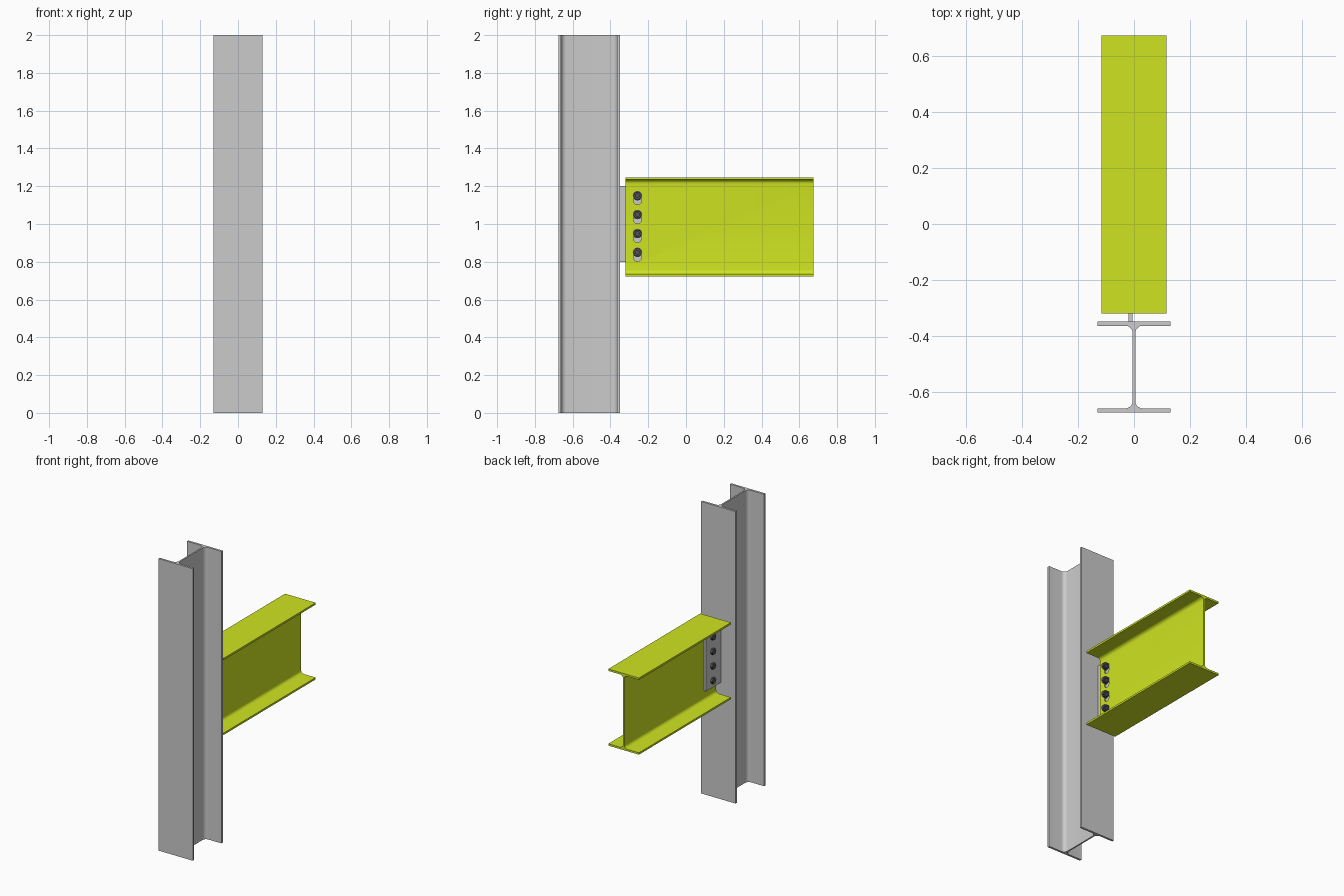
import bpy, bmesh
from math import sin, cos, pi, radians

if "Cube" in bpy.data.objects:
    bpy.data.objects.remove(bpy.data.objects["Cube"])

AXES = {'x': lambda u, v, l: (l, u, v),
        'y': lambda u, v, l: (u, l, v),
        'z': lambda u, v, l: (u, v, l)}


def material(name, rgb):
    m = bpy.data.materials.new(name)
    m.diffuse_color = (*rgb, 1)
    m.use_nodes = True
    m.node_tree.nodes["Principled BSDF"].inputs["Base Color"].default_value = m.diffuse_color
    return m


def build(name, solids, axis, mat=None):
    """One object from a list of prisms (outline, low, high) along an axis."""
    bm = bmesh.new()
    for pts, lo, hi in solids:
        a, b = ([bm.verts.new(AXES[axis](u, v, l)) for u, v in pts] for l in (lo, hi))
        bm.faces.new(a)
        bm.faces.new(b)
        for i in range(len(pts)):
            j = (i + 1) % len(pts)
            bm.faces.new((a[i], a[j], b[j], b[i]))
    bmesh.ops.recalc_face_normals(bm, faces=bm.faces)
    me = bpy.data.meshes.new(name)
    bm.to_mesh(me)
    bm.free()
    ob = bpy.data.objects.new(name, me)
    bpy.context.collection.objects.link(ob)
    if mat:
        me.materials.append(mat)
    return ob


def smooth(ob):
    bpy.ops.object.select_all(action='DESELECT')
    ob.select_set(True)
    bpy.context.view_layer.objects.active = ob
    bpy.ops.object.shade_smooth_by_angle(angle=radians(30))


def i_section(width, depth, web, flange, r, cu=0, cv=0):
    """Rolled I outline with root fillets, mirrored from one quarter."""
    b, h, w = width / 2, depth / 2, web / 2
    q = [(b, h), (b, h - flange)]
    for k in range(7):
        t = pi / 2 + k * pi / 12
        q.append((w + r + r * cos(t), h - flange - r + r * sin(t)))
    right = q + [(u, -v) for u, v in reversed(q)]
    full = right + [(-u, v) for u, v in reversed(right)]
    return [(cu + u, cv + v) for u, v in full]


def ring(cu, cv, r, n, turn=0):
    return [(cu + r * cos(turn + 2 * pi * k / n), cv + r * sin(turn + 2 * pi * k / n))
            for k in range(n)]


def slot(cu, top, bottom, r, n=12):
    """Vertical slot outline between two arc centres."""
    arc = [(r * cos(pi * k / n), r * sin(pi * k / n)) for k in range(n + 1)]
    return [(cu + u, top + v) for u, v in arc] + [(cu - u, bottom - v) for u, v in arc]


lime = material("lime_paint", (0.62, 0.78, 0.015))
dark = material("dark_steel", (0.09, 0.09, 0.10))
BOLT_Y = -0.257
BOLT_Z = [0.85 + 0.1 * i for i in range(4)]

# Column
smooth(build("column", [(i_section(0.26, 0.325, 0.01, 0.0145, 0.026, 0, -0.5125), 0, 2)], 'z'))

# Beam with slotted holes through the web
beam = build("beam", [(i_section(0.232, 0.525, 0.01, 0.013, 0.022, 0, 0.985), -0.32, 0.675)],
             'y', lime)
cutter = build("slot_cutter", [(slot(BOLT_Y, z, z - 0.027, 0.021), -0.03, 0.03)
                               for z in BOLT_Z], 'x')
cutter.hide_render = True
mod = beam.modifiers.new("slots", 'BOOLEAN')
mod.operation, mod.solver, mod.object = 'DIFFERENCE', 'EXACT', cutter
bpy.context.view_layer.objects.active = beam
bpy.ops.object.modifier_apply(modifier=mod.name)
bpy.data.objects.remove(cutter)
smooth(beam)

# Connection plate on the left of the web
build("fin_plate", [([(-0.35, 0.8), (-0.19, 0.8), (-0.19, 1.2), (-0.35, 1.2)], -0.0195, -0.005)], 'x')

# Bolts: head, shank, washer and nut
for i, z in enumerate(BOLT_Z):
    smooth(build(f"bolt_{i + 1}", [
        (ring(BOLT_Y, z, 0.022, 6), -0.0345, -0.0195),
        (ring(BOLT_Y, z, 0.012, 24), -0.0195, 0.038),
        (ring(BOLT_Y, z, 0.025, 24), 0.005, 0.009),
        (ring(BOLT_Y, z, 0.022, 6), 0.009, 0.029)], 'x', dark))
